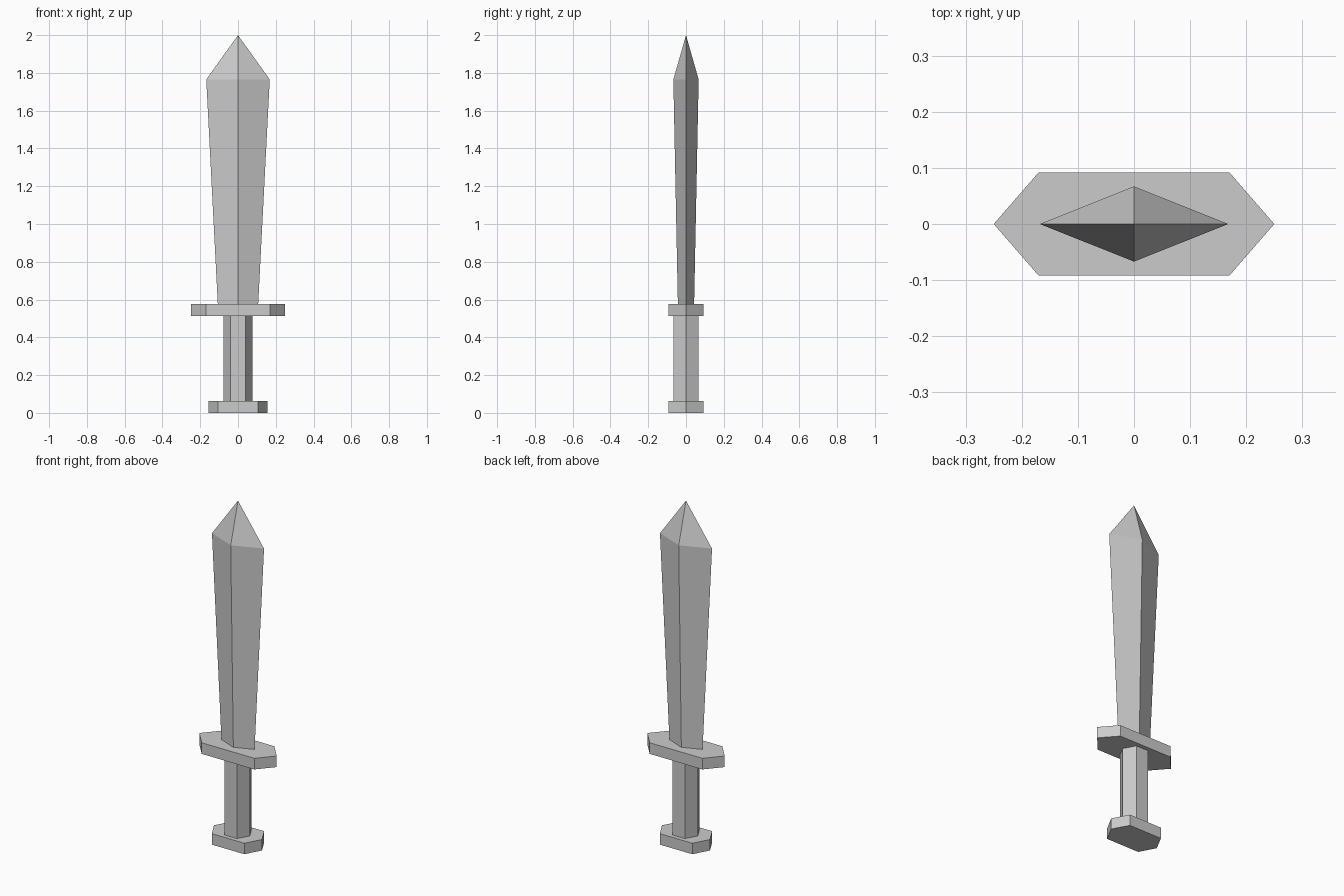
import bpy
import bmesh

cube = bpy.data.objects.get("Cube")
if cube:
    bpy.data.objects.remove(cube, do_unlink=True)

steel = bpy.data.materials.new("light_grey")
steel.use_nodes = True
grey = (0.6, 0.6, 0.6, 1.0)
steel.diffuse_color = grey
bsdf = next(n for n in steel.node_tree.nodes if n.type == 'BSDF_PRINCIPLED')
bsdf.inputs["Base Color"].default_value = grey


def hexagon(tip, flat, depth):
    """Flat-fronted outline with a corner at each side."""
    return [(tip, 0), (flat, depth), (-flat, depth),
            (-tip, 0), (-flat, -depth), (flat, -depth)]


def diamond(width, depth):
    return [(width, 0), (0, depth), (-width, 0), (0, -depth)]


def loft(name, sections, apex=None):
    """Skin a stack of (outline, z) sections, closed by a cap or a point."""
    bm = bmesh.new()
    rings = [[bm.verts.new((x, y, z)) for x, y in outline]
             for outline, z in sections]
    n = len(rings[0])
    bm.faces.new(rings[0][::-1])
    for low, high in zip(rings, rings[1:]):
        for i in range(n):
            j = (i + 1) % n
            bm.faces.new((low[i], low[j], high[j], high[i]))
    top = rings[-1]
    if apex is None:
        bm.faces.new(top)
    else:
        point = bm.verts.new((0, 0, apex))
        for i in range(n):
            bm.faces.new((top[i], top[(i + 1) % n], point))
    bmesh.ops.recalc_face_normals(bm, faces=bm.faces)
    mesh = bpy.data.meshes.new(name)
    bm.to_mesh(mesh)
    bm.free()
    mesh.materials.append(steel)
    obj = bpy.data.objects.new(name, mesh)
    bpy.context.collection.objects.link(obj)
    return obj


def prism(name, outline, bottom, top):
    return loft(name, [(outline, bottom), (outline, top)])


# Handle parts
prism("pommel", hexagon(0.155, 0.105, 0.092), 0, 0.064)
prism("grip", hexagon(0.077, 0.04, 0.067), 0.064, 0.512)
prism("guard", hexagon(0.25, 0.17, 0.092), 0.512, 0.577)

# Blade widening towards its pointed tip
loft("blade", [(diamond(0.107, 0.043), 0.577),
               (diamond(0.168, 0.067), 1.765)], apex=2.0)
